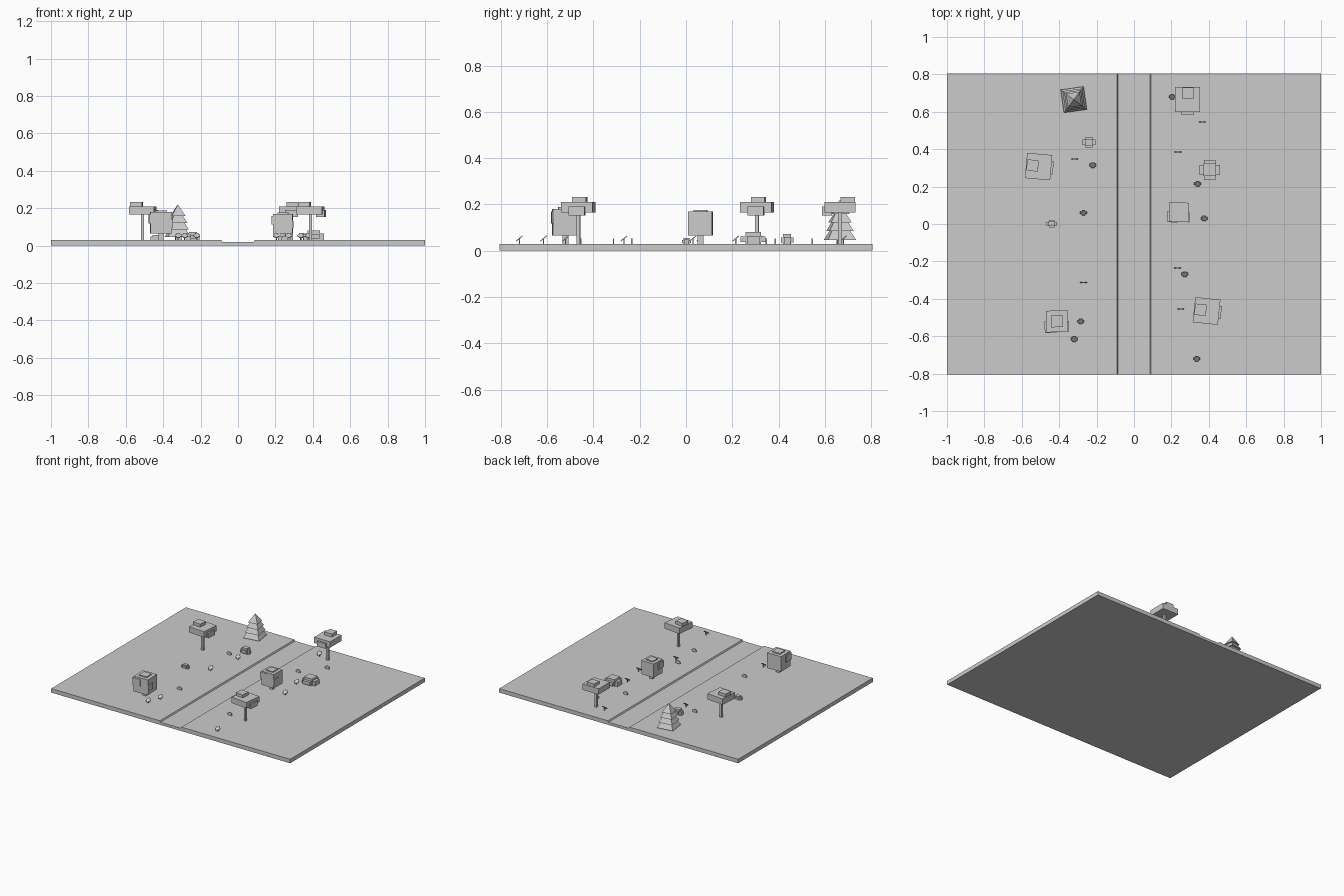
import bpy, bmesh, math
from mathutils import Matrix, Vector

if "Cube" in bpy.data.objects:
    bpy.data.objects.remove(bpy.data.objects["Cube"])

G = 0.03  # meadow level


def finish(name, bm, loc=(0, 0, 0), rot=0):
    bmesh.ops.recalc_face_normals(bm, faces=bm.faces)
    me = bpy.data.meshes.new(name)
    bm.to_mesh(me)
    bm.free()
    ob = bpy.data.objects.new(name, me)
    ob.location = loc
    ob.rotation_euler.z = math.radians(rot)
    bpy.context.collection.objects.link(ob)
    return ob


def box(bm, c, s, tilt=0):
    m = (Matrix.Translation(c) @ Matrix.Rotation(math.radians(tilt), 4, 'X')
         @ Matrix.Diagonal((*s, 1)))
    bmesh.ops.create_cube(bm, size=1, matrix=m)


def extrude_profile(bm, pts, y0, y1):
    f = bm.faces.new([bm.verts.new((x, y0, z)) for x, z in pts])
    r = bmesh.ops.extrude_face_region(bm, geom=[f])
    for v in r['geom']:
        if isinstance(v, bmesh.types.BMVert):
            v.co.y = y1


# Ground slab with a shallow stream bed
bm = bmesh.new()
extrude_profile(bm, [(-1, 0), (1, 0), (1, G), (.09, G), (.085, .02),
                     (-.085, .02), (-.09, G), (-1, G)], -.805, .805)
finish("ground_with_stream", bm)


# Flat-crowned trees
def flat_tree(x, y, rot):
    bm = bmesh.new()
    box(bm, (0, 0, .097), (.016, .016, .14))
    finish("flat_tree_trunk", bm, (x, y, 0), rot)
    bm = bmesh.new()
    box(bm, (0, 0, .188), (.135, .135, .044))
    box(bm, (-.033, .003, .213), (.062, .06, .04))
    box(bm, (.056, 0, .172), (.045, .07, .038))
    finish("flat_tree_crown", bm, (x, y, 0), rot)


flat_tree(-.51, .307, -5)
flat_tree(.388, -.465, -6)
flat_tree(.286, .665, -90)


# Cube-crowned trees
def cube_tree(x, y, s, rot):
    bm = bmesh.new()
    box(bm, (0, 0, .05), (.026, .026, .05))
    finish("cube_tree_trunk", bm, (x, y, 0), rot)
    bm = bmesh.new()
    box(bm, (0, 0, .065 + s / 2), (s, s, s))
    box(bm, (-.3 * s, -.25 * s, .065 + .68 * s), (.56 * s, .56 * s, .45 * s))
    box(bm, (.3 * s, -.25 * s, .065 + .45 * s), (.5 * s, .5 * s, .4 * s))
    box(bm, (0, 0, .065 + s), (.55 * s, .55 * s, .14 * s))
    finish("cube_tree_crown", bm, (x, y, 0), rot)


cube_tree(-.412, -.52, .115, 2)
cube_tree(.24, .063, .104, -2)

# Tiered pine
bm = bmesh.new()
box(bm, (0, 0, .045), (.026, .026, .04))
finish("pine_trunk", bm, (-.322, .665, 0), 8)
bm = bmesh.new()
for z, h, r, t in [(.047, .045, .062, .036), (.085, .045, .053, .028),
                   (.122, .045, .045, .02), (.158, .062, .037, 0)]:
    bmesh.ops.create_cone(
        bm, cap_ends=True, segments=4, radius1=r * 2 ** .5, radius2=t * 2 ** .5,
        depth=h, matrix=Matrix.Translation((0, 0, z + h / 2))
        @ Matrix.Rotation(math.pi / 4, 4, 'Z'))
bmesh.ops.remove_doubles(bm, verts=bm.verts, dist=1e-5)
finish("pine_tiers", bm, (-.322, .665, 0), 8)

# Blocky bushes: two crossed slabs and a cap
for x, y, w, d, h in [(.405, .29, .107, .107, .05), (-.24, .437, .07, .055, .042),
                      (-.44, .002, .055, .04, .026)]:
    bm = bmesh.new()
    box(bm, (0, 0, G + .34 * h), (w, d * .5, h * .68))
    box(bm, (0, 0, G + .4 * h), (w * .55, d, h * .5))
    box(bm, (0, 0, G + .5 * h), (w * .62, d * .62, h))
    finish("bush", bm, (x, y, 0))

# Flowers with tilted cross-shaped heads
for x, y in [(-.22, .315), (-.27, .06), (-.285, -.52), (-.32, -.615), (.205, .68),
             (.34, .215), (.375, .03), (.272, -.268), (.335, -.72)]:
    bm = bmesh.new()
    box(bm, (0, 0, G + .01), (.005, .005, .024))
    box(bm, (0, 0, .053), (.036, .016, .004), 40)
    box(bm, (0, 0, .053), (.018, .036, .004), 40)
    finish("flower", bm, (x, y, 0))

# Upright grass tufts
for x, y in [(-.317, .347), (.365, .545), (.235, .385), (-.27, -.313),
             (.25, -.455), (.232, -.235)]:
    bm = bmesh.new()
    extrude_profile(bm, [(-.018, G - .002), (.018, G - .002), (.018, .042),
                         (.008, .052), (-.008, .052), (-.018, .042)], -.003, .003)
    finish("grass_tuft", bm, (x, y, 0))
